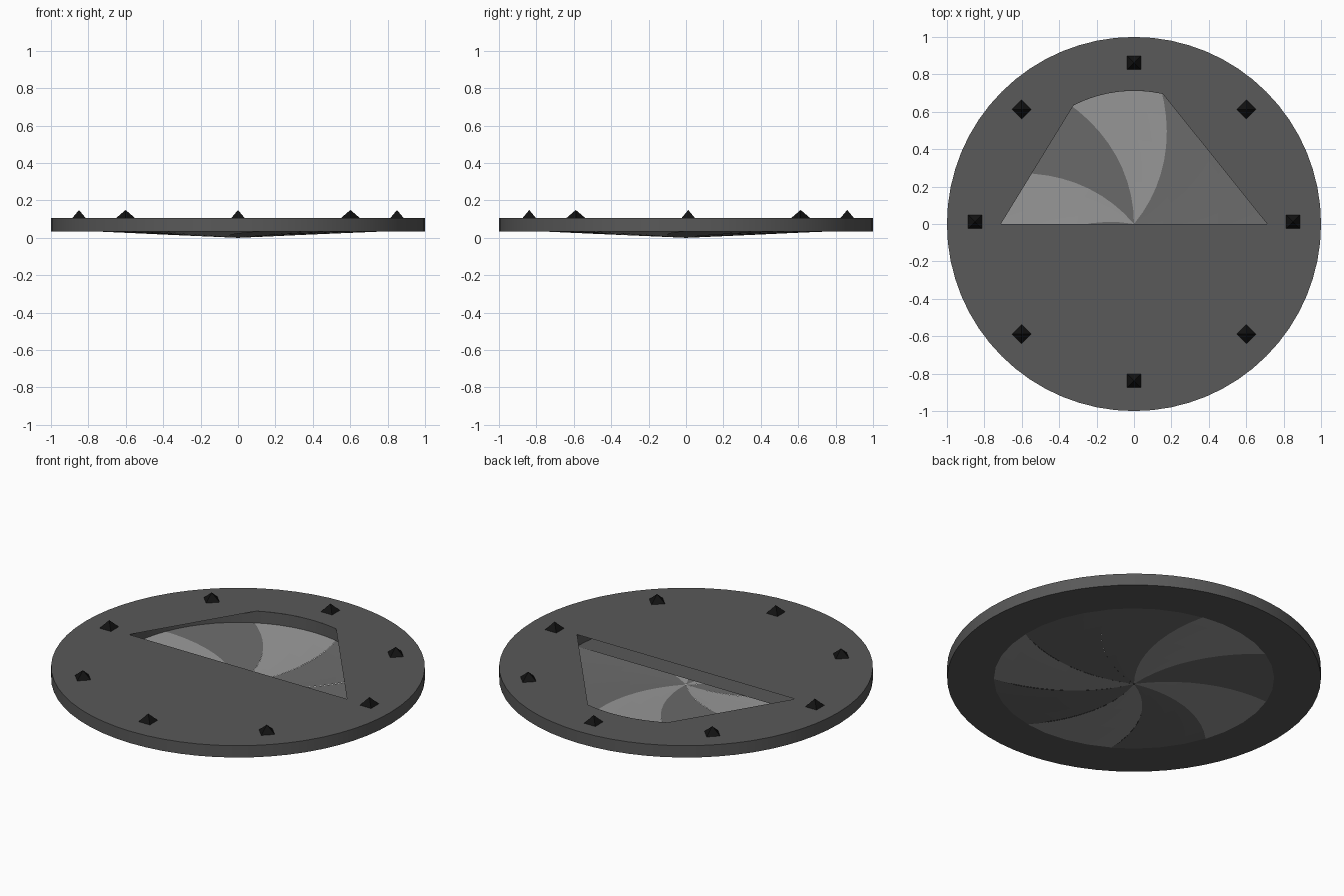
import bpy, bmesh
from math import sin, cos, pi, radians

if "Cube" in bpy.data.objects:
    bpy.data.objects.remove(bpy.data.objects["Cube"])

Z_LOW, Z_TOP, R_HOLE = 0.035, 0.105, 0.712


def material(name, v):
    m = bpy.data.materials.new(name)
    m.diffuse_color = (v, v, v, 1)
    m.use_nodes = True
    m.node_tree.nodes["Principled BSDF"].inputs["Base Color"].default_value = m.diffuse_color
    return m


PLATE = material("plate_grey", 0.10)
LIGHT = material("blade_light", 0.32)
DARK = material("blade_dark", 0.15)
BLACK = material("stud_black", 0.006)


def finish(bm, name, mat, normals=False):
    if normals:
        bmesh.ops.recalc_face_normals(bm, faces=bm.faces)
    me = bpy.data.meshes.new(name)
    bm.to_mesh(me)
    bm.free()
    me.materials.append(mat)
    ob = bpy.data.objects.new(name, me)
    bpy.context.collection.objects.link(ob)
    return ob


def arc(r, a0, a1, n):
    return [(r * cos(radians(a0 + (a1 - a0) * i / n)),
             r * sin(radians(a0 + (a1 - a0) * i / n))) for i in range(n + 1)]


def loop(bm, pts, z):
    vs = [bm.verts.new((x, y, z)) for x, y in pts]
    return vs, [bm.edges.new((vs[i - 1], vs[i])) for i in range(len(vs))]


def wall(bm, low, top):
    for i in range(len(low)):
        bm.faces.new((low[i - 1], low[i], top[i], top[i - 1]))


def sheet(name, outline, hole, z, up):
    # flat plate with an opening
    bm = bmesh.new()
    edges = loop(bm, outline, z)[1] + loop(bm, hole, z)[1]
    bmesh.ops.triangle_fill(bm, use_beauty=True, edges=edges, normal=(0, 0, up))
    for f in bm.faces:
        f.normal_update()
        if f.normal.z * up < 0:
            f.normal_flip()
    return finish(bm, name, PLATE)


# cover and underside of the housing
outer = arc(1, 0, 360, 64)[:-1]
window = [(-R_HOLE, 0), (R_HOLE, 0)] + arc(R_HOLE, 77.5, 117, 10)
sheet("cover", outer, window, Z_TOP, 1)
sheet("underside", outer, arc(R_HOLE, 0, 180, 32), Z_LOW, -1)

# outer rim and inner round wall
for name, r in (("rim", 1), ("inner_wall", R_HOLE)):
    bm = bmesh.new()
    pts = arc(r, 0, 360, 64)[:-1]
    wall(bm, loop(bm, pts, Z_LOW)[0], loop(bm, pts, Z_TOP)[0])
    if name == "inner_wall":
        bmesh.ops.reverse_faces(bm, faces=bm.faces)
    ob = finish(bm, name, PLATE)
    for p in ob.data.polygons:
        p.use_smooth = True

# nine swirling blades forming a shallow dish
BLADES, RINGS, ACROSS, R_BLADE = 9, 10, 4, 0.75
for k in range(BLADES):
    bm = bmesh.new()
    grid = []
    for i in range(RINGS + 1):
        r = 0.004 + (R_BLADE - 0.004) * i / RINGS
        row = []
        for j in range(ACROSS + 1):
            a = radians(10 + 39 * r + 40 * (k + j / ACROSS))
            z = 0.033 * r / R_BLADE + 0.002 * (1 - j / ACROSS) * r / R_BLADE
            row.append(bm.verts.new((r * cos(a), r * sin(a), z)))
        grid.append(row)
    for i in range(RINGS):
        for j in range(ACROSS):
            bm.faces.new((grid[i][j], grid[i + 1][j],
                          grid[i + 1][j + 1], grid[i][j + 1]))
    finish(bm, f"blade_{k + 1}", DARK if k % 2 == 0 else LIGHT)

# eight pyramid studs around the rim
for k in range(8):
    a = k * pi / 4
    bpy.ops.mesh.primitive_cone_add(
        vertices=4, radius1=0.053, radius2=0, depth=0.045,
        location=(0.85 * cos(a), 0.85 * sin(a) + 0.012, Z_TOP + 0.0215),
        rotation=(0, 0, a + pi / 4))
    ob = bpy.context.object
    ob.name = f"stud_{k + 1}"
    ob.data.materials.append(BLACK)
